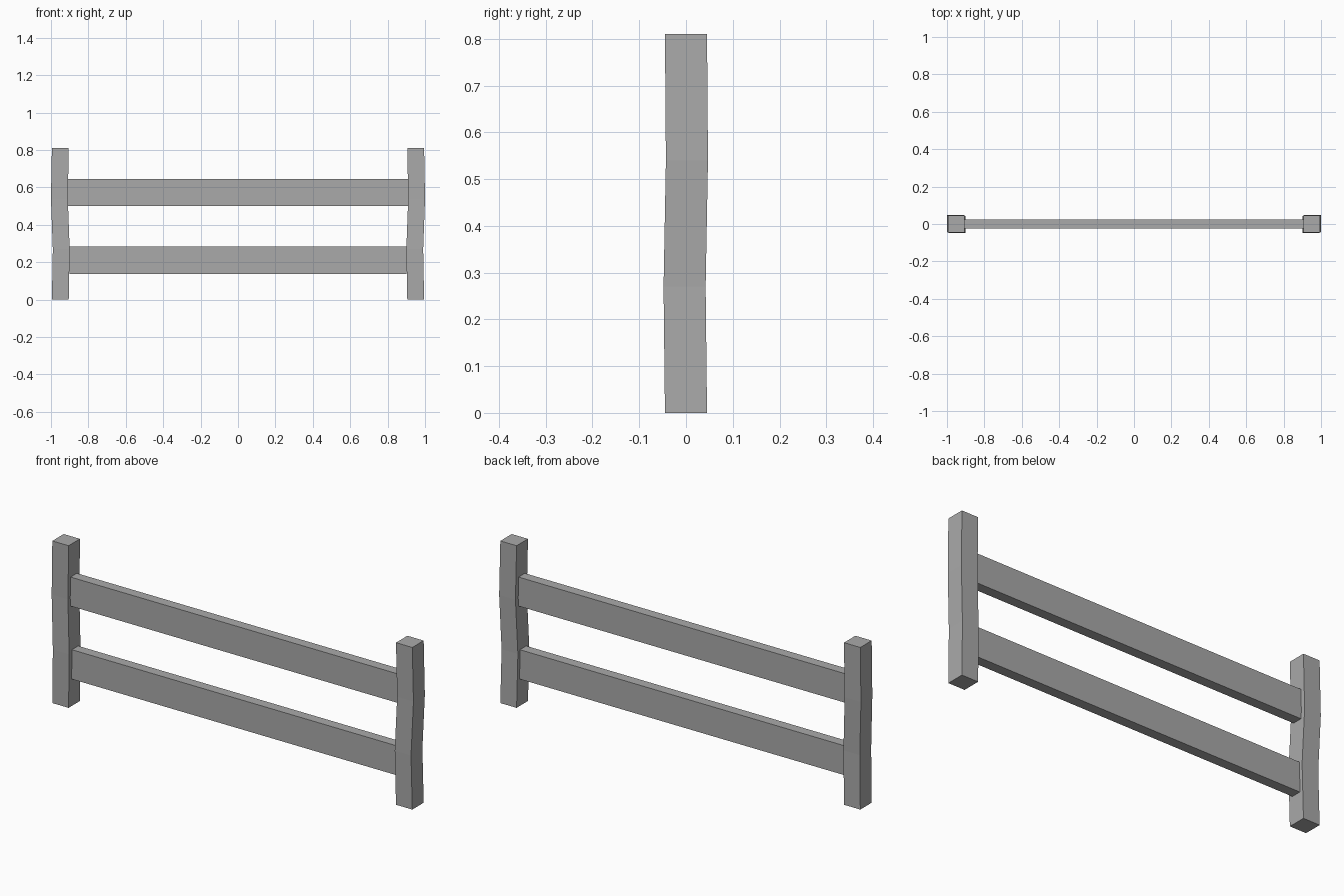
import bpy
import bmesh

cube = bpy.data.objects.get("Cube")
if cube:
    bpy.data.objects.remove(cube, do_unlink=True)

grey = bpy.data.materials.new("weathered_grey")
grey.use_nodes = True
colour = (0.4, 0.4, 0.4, 1)
grey.diffuse_color = colour
grey.node_tree.nodes["Principled BSDF"].inputs["Base Color"].default_value = colour


def loft(name, rings):
    """Join equal rings of corners into a closed flat-faced solid."""
    bm = bmesh.new()
    loops = [[bm.verts.new(co) for co in ring] for ring in rings]
    for low, high in zip(loops, loops[1:]):
        for i in range(4):
            j = (i + 1) % 4
            bm.faces.new((low[i], low[j], high[j], high[i]))
    bm.faces.new(loops[0])
    bm.faces.new(loops[-1])
    bmesh.ops.recalc_face_normals(bm, faces=bm.faces)
    mesh = bpy.data.meshes.new(name)
    bm.to_mesh(mesh)
    bm.free()
    mesh.materials.append(grey)
    obj = bpy.data.objects.new(name, mesh)
    bpy.context.collection.objects.link(obj)
    return obj


CORNERS = ((-1, -1), (1, -1), (1, 1), (-1, 1))

# Crooked square posts, mirrored left and right: centre x, centre y, height
POST_PATH = ((0.95, 0, 0), (0.945, -0.003, 0.27), (0.955, 0.002, 0.54), (0.95, 0, 0.81))
HALF = 0.045
for name, side in (("left_post", 1), ("right_post", -1)):
    loft(name, [[(side * (x + HALF * u), y + HALF * v, z) for u, v in CORNERS]
                for x, y, z in POST_PATH])

# Flat rails spanning between the posts
for name, bottom, top, end in (("lower_rail", 0.137, 0.284, 0.902),
                               ("upper_rail", 0.5, 0.645, 0.911)):
    middle, half = (top + bottom) / 2, (top - bottom) / 2
    loft(name, [[(x, 0.025 * u, middle + half * v) for u, v in CORNERS]
                for x in (-end, end)])
